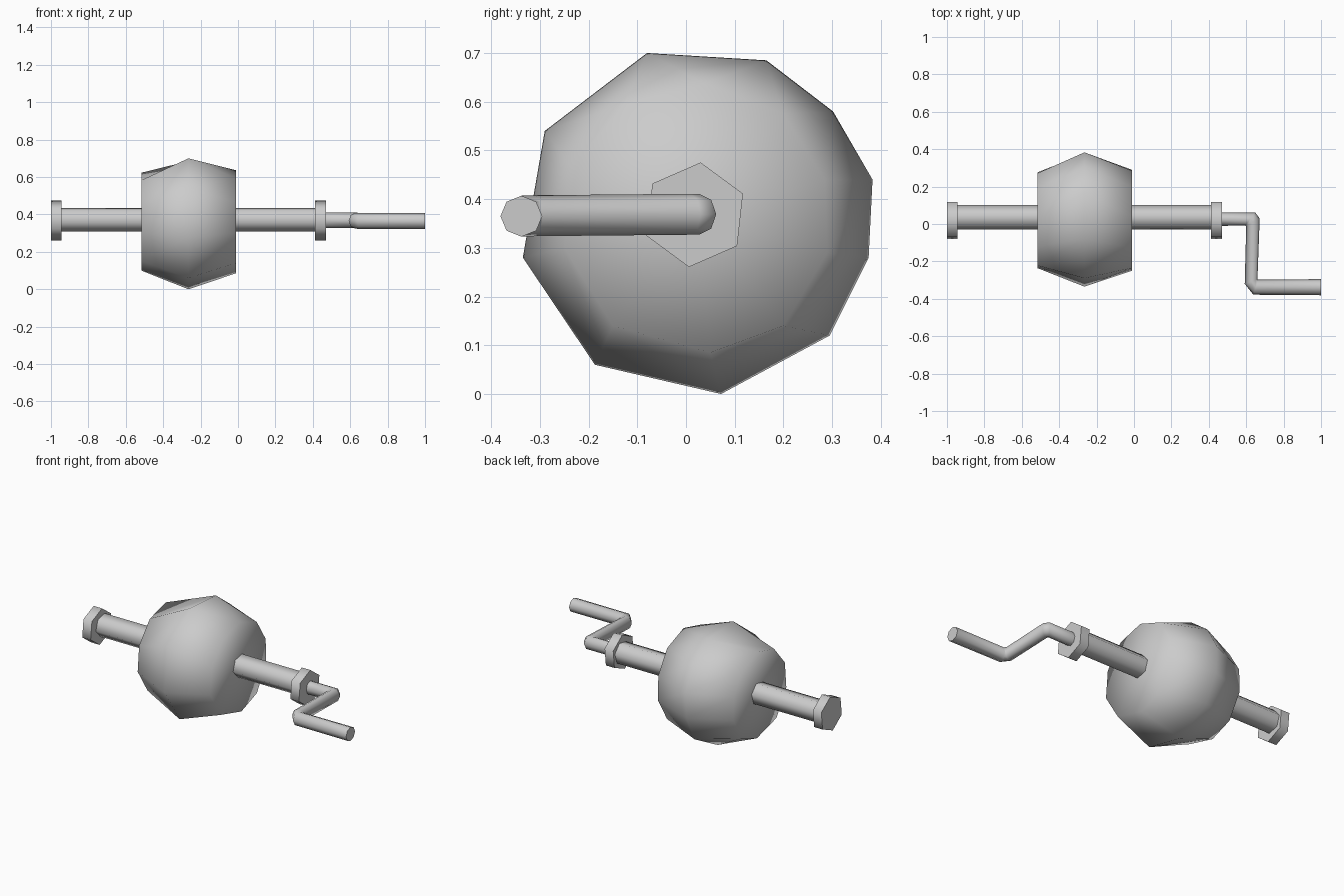
import bpy, bmesh
from math import sin, cos, tau, radians

if "Cube" in bpy.data.objects:
    bpy.data.objects.remove(bpy.data.objects["Cube"])


def loft(name, rings, smooth=180):
    """Skin equal-sized point rings, close both ends with fans."""
    bm = bmesh.new()
    vr = [[bm.verts.new(p) for p in r] for r in rings]
    n = len(vr[0])
    for a, b in zip(vr, vr[1:]):
        for i in range(n):
            j = (i + 1) % n
            bm.faces.new((a[i], a[j], b[j], b[i]))
    caps = [bm.faces.new(vr[0][::-1]), bm.faces.new(vr[-1])]
    bmesh.ops.poke(bm, faces=caps)
    bmesh.ops.recalc_face_normals(bm, faces=bm.faces)
    me = bpy.data.meshes.new(name)
    bm.to_mesh(me)
    bm.free()
    ob = bpy.data.objects.new(name, me)
    bpy.context.collection.objects.link(ob)
    bpy.ops.object.select_all(action='DESELECT')
    ob.select_set(True)
    bpy.context.view_layer.objects.active = ob
    bpy.ops.object.shade_smooth_by_angle(angle=radians(smooth))
    return ob


def at_x(x, outline):
    return [(x, y, z) for y, z in outline]


def polygon(y, z, r, n, start):
    return [(y + r * cos(radians(start) + tau * i / n),
             z + r * sin(radians(start) + tau * i / n)) for i in range(n)]


# Drum: irregular ten-sided, fattest in the middle
middle = [(-.08, .70), (.165, .685), (.302, .58), (.383, .44), (.375, .28),
          (.295, .12), (.072, 0), (-.187, .06), (-.335, .28), (-.29, .54)]
right = [(-.125, .595), (.04, .637), (.20, .575), (.285, .44), (.29, .29),
         (.20, .14), (.05, .085), (-.15, .14), (-.25, .30), (-.235, .465)]
left = [(.02 + (y - .02) * .95, .37 + (z - .37) * .95) for y, z in right]
loft("drum", [at_x(-.515, left), at_x(-.265, middle), at_x(-.012, right)])

# Shaft through the drum
shaft = polygon(.035, .372, .067, 6, 12)
loft("shaft", [at_x(-.96, shaft), at_x(.43, shaft)], 70)

# Hexagonal end flanges
flange = polygon(.018, .368, .108, 6, 83.6)
for name, x0, x1 in (("left_flange", -1, -.943), ("right_flange", .412, .47)):
    loft(name, [at_x(x0, flange), at_x(x1, flange)], 70)

# Crank handle: each ring spans two opposite points seen from above
spans = [((.46, .062), (.46, -.01), .369), ((.648, .062), (.595, -.008), .369),
         ((.672, .03), (.6, -.012), .369), ((.66, -.295), (.592, -.32), .366),
         ((.665, -.297), (.638, -.378), .365), ((1, -.295), (1, -.381), .365)]
rings = []
for (ax, ay), (bx, by), z in spans:
    cx, cy = (ax + bx) / 2, (ay + by) / 2
    rings.append([(cx + (ax - cx) * cos(t), cy + (ay - cy) * cos(t), z + .042 * sin(t))
                  for t in (tau * i / 8 for i in range(8))])
loft("crank_handle", rings, 60)
